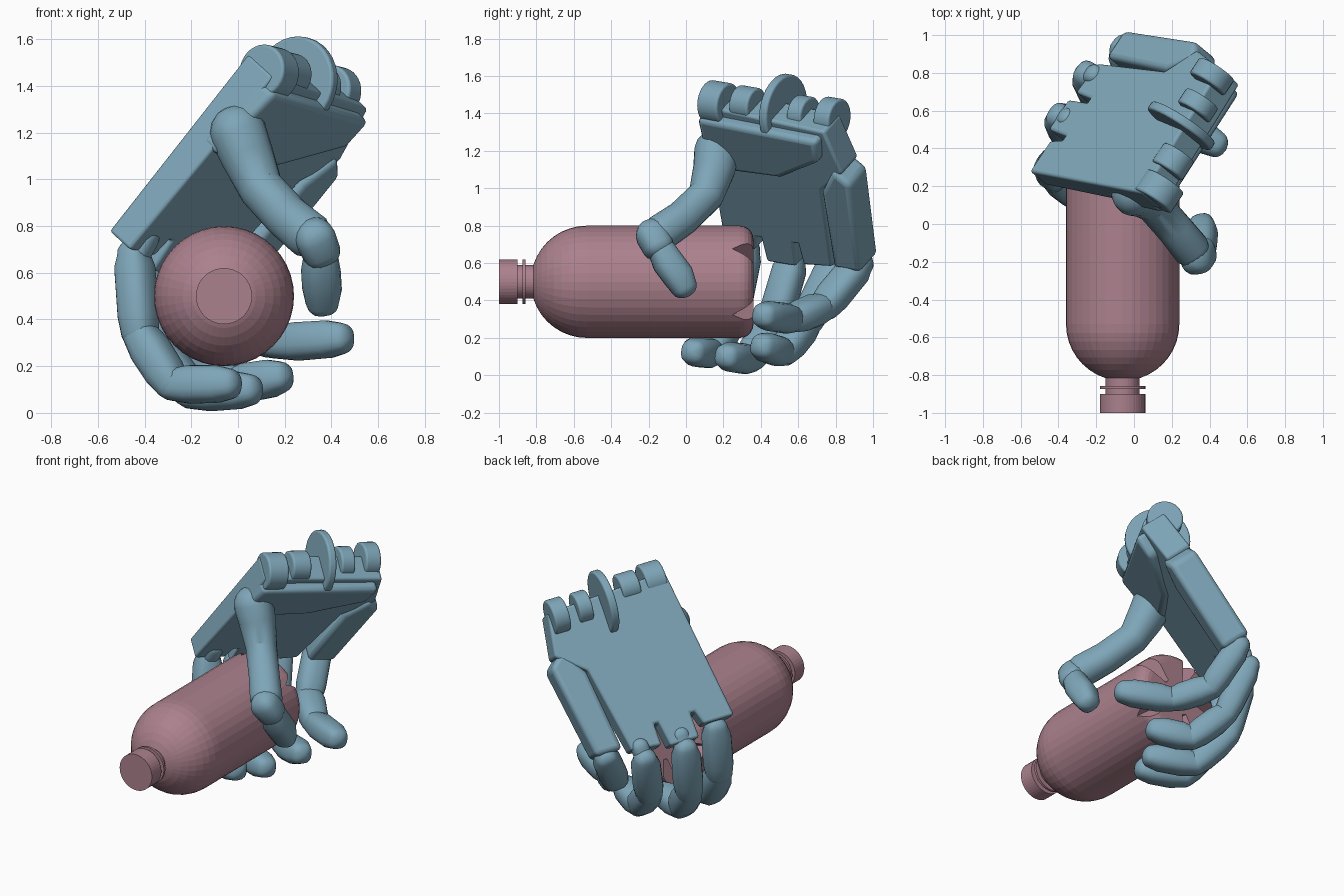
import bpy, bmesh
from math import sin, cos, pi, radians
from mathutils import Vector as V, Matrix

if "Cube" in bpy.data.objects:
    bpy.data.objects.remove(bpy.data.objects["Cube"])


def material(name, color):
    m = bpy.data.materials.new(name)
    m.diffuse_color = color
    m.use_nodes = True
    m.node_tree.nodes["Principled BSDF"].inputs["Base Color"].default_value = m.diffuse_color
    return m


BLUE = material("blue_plastic", (0.21, 0.38, 0.48, 1))
PINK = material("pink_plastic", (0.41, 0.22, 0.27, 1))

# Palm frame: W runs index to little finger, U knuckles to wrist, N out of the back
A = V((-0.56, 0.27, 0.78))
W = V((0.55, 0.83, -0.14)).normalized()
U = V((0.59, -0.15, 0.785)).normalized()
N = U.cross(W).normalized()


def P(a, b, c=0):
    return A + W * a + U * b + N * c


def finish(name, bm, mat, bevel=0, angle=35):
    bmesh.ops.recalc_face_normals(bm, faces=bm.faces[:])
    me = bpy.data.meshes.new(name)
    bm.to_mesh(me)
    bm.free()
    ob = bpy.data.objects.new(name, me)
    bpy.context.collection.objects.link(ob)
    me.materials.append(mat)
    bpy.context.view_layer.objects.active = ob
    for o in bpy.context.selected_objects:
        o.select_set(False)
    ob.select_set(True)
    if bevel:
        mod = ob.modifiers.new("bevel", 'BEVEL')
        mod.width, mod.segments, mod.limit_method = bevel, 3, 'ANGLE'
        mod.angle_limit = radians(40)
    if angle:
        bpy.ops.object.shade_smooth_by_angle(angle=radians(angle))
    return ob


def loft(name, rings, mat, angle=35):
    bm = bmesh.new()
    loops = [[bm.verts.new(p) for p in r] for r in rings]
    n = len(loops[0])
    for r, s in zip(loops, loops[1:]):
        for i in range(n):
            bm.faces.new((r[i], r[(i + 1) % n], s[(i + 1) % n], s[i]))
    bm.faces.new(loops[0][::-1])
    bm.faces.new(loops[-1])
    return finish(name, bm, mat, angle=angle)


def limb(name, pts, radii, flat=1.0, square=2.8, side=W, blunt=0.8):
    """Round-ended tapered tube with a slightly squared section."""
    pts = [V(p) for p in pts]
    d0, d1 = (pts[1] - pts[0]).normalized(), (pts[-1] - pts[-2]).normalized()
    stations = []
    for k in range(5):
        t = radians(6 + 21 * k)
        stations.append((pts[0] - d0 * radii[0] * cos(t), radii[0] * sin(t), d0))
    for i in range(1, len(pts) - 1):
        stations.append((pts[i], radii[i], (pts[i + 1] - pts[i - 1]).normalized()))
    for k in range(5):
        t = radians(84 - 19.5 * k)
        stations.append((pts[-1] + d1 * radii[-1] * blunt * cos(t), radii[-1] * sin(t), d1))
    rings = []
    for c, r, d in stations:
        x = (side - d * side.dot(d)).normalized()
        y = d.cross(x)
        ring = []
        for j in range(18):
            t = 2 * pi * j / 18
            q = (abs(cos(t)) ** square + abs(sin(t)) ** square) ** (-1 / square)
            ring.append(c + x * cos(t) * q * r + y * sin(t) * q * r * flat)
        rings.append(ring)
    return loft(name, rings, BLUE)


def plate(name, outline, top, bottoms, bevel=0.02):
    """Palm-plane outline extruded inward; bottoms = depth as function of (a, b)."""
    bm = bmesh.new()
    hi = [bm.verts.new(P(a, b, top)) for a, b in outline]
    lo = [bm.verts.new(P(a, b, bottoms(a, b))) for a, b in outline]
    n = len(outline)
    bm.faces.new(hi)
    bm.faces.new(lo[::-1])
    for i in range(n):
        bm.faces.new((hi[i], lo[i], lo[(i + 1) % n], hi[(i + 1) % n]))
    return finish(name, bm, BLUE, bevel)


def disc(name, center, axis, r, depth):
    bm = bmesh.new()
    bmesh.ops.create_cone(bm, cap_ends=True, segments=32, radius1=r, radius2=r, depth=depth)
    m = Matrix.Translation(center) @ axis.to_track_quat('Z', 'Y').to_matrix().to_4x4()
    bmesh.ops.transform(bm, matrix=m, verts=bm.verts[:])
    return finish(name, bm, BLUE, 0.012)


# Bottle: faceted lathe about an axis along y
def lathe(name, profile, seg=40):
    rings = [[V((-0.06 + r * cos(2 * pi * j / seg), y, 0.5 + r * sin(2 * pi * j / seg)))
              for j in range(seg)] for y, r in profile]
    return loft(name, rings, PINK, angle=0)


dome = [(-0.53 - 0.3 * cos(radians(t)), 0.3 * sin(radians(t))) for t in range(18, 91, 9)]
base = [(0.29 + 0.07 * sin(radians(t)), 0.23 + 0.07 * cos(radians(t))) for t in range(0, 91, 18)]
bottle = lathe("bottle_body", dome + [(0.2, 0.3)] + base)
lathe("bottle_neck", [(-0.92, 0.09), (-0.78, 0.09)])
lathe("bottle_neck_ring", [(-0.873, 0.12), (-0.857, 0.12)])
lathe("bottle_cap", [(-1.0, 0.12), (-0.9, 0.12)])

# Five V notches in the bottle base
bm = bmesh.new()
for k in range(5):
    t = radians(36 + 72 * k)
    rad, tan = V((cos(t), 0, sin(t))), V((-sin(t), 0, cos(t)))
    o = V((-0.06, 0.37, 0.5))
    tri = [[bm.verts.new(o + rad * d + p) for p in
            (V((0, -h, 0)), tan * g + V((0, 0.03, 0)), tan * -g + V((0, 0.03, 0)))]
           for d, h, g in ((0.12, 0.04, 0.035), (0.36, 0.15, 0.11))]
    bm.faces.new(tri[0])
    bm.faces.new(tri[1][::-1])
    for i in range(3):
        j = (i + 1) % 3
        bm.faces.new((tri[0][i], tri[1][i], tri[1][j], tri[0][j]))
cutter = finish("notch_cutter", bm, PINK, angle=0)
cutter.hide_render = True
cutter.hide_viewport = True
cut = bottle.modifiers.new("notches", 'BOOLEAN')
cut.operation, cut.object, cut.solver = 'DIFFERENCE', cutter, 'EXACT'

# Palm plate with slots between the knuckle tongues
plate("palm", [(0.01, 0), (0.05, 0.97), (0.84, 0.93), (0.91, 0.66), (0.75, 0.52), (0.7, -0.03),
               (0.51, -0.05), (0.5, 0.09), (0.47, 0.09), (0.46, -0.07), (0.27, -0.07),
               (0.26, 0.09), (0.23, 0.09), (0.21, 0.0)],
      0, lambda a, b: -0.14 if b < 0.3 else -0.17)
# Thumb-side swelling and little-finger metacarpal
plate("thumb_mound", [(0.03, 0.55), (0.05, 0.92), (0.82, 0.9), (0.8, 0.75), (0.5, 0.57)],
      -0.08, lambda a, b: -0.19 - 0.04 * (b > 0.65), 0.03)
plate("little_metacarpal", [(0.745, 0.0), (0.76, 0.52), (0.86, 0.68), (0.96, 0.6), (0.92, 0.0)],
      0.0, lambda a, b: -0.19, 0.03)

# Wrist lugs and central disc
lugs = [(0.12, 0.95, -0.1, 0.115, 0.13), (0.29, 0.95, -0.07, 0.095, 0.12),
        (0.62, 0.91, -0.03, 0.1, 0.09), (0.79, 0.9, -0.01, 0.11, 0.1)]
for i, (a, b, c, r, d) in enumerate(lugs):
    disc(f"wrist_lug_{i}", P(a, b, c), W, r, d)
disc("wrist_disc", P(0.48, 0.9, -0.02), W, 0.2, 0.05)

# Fingers: knuckle, two joints and tip
fingers = {
    "index": ((-0.45, 0.33, 0.72), (-0.42, 0.25, 0.34), (-0.28, 0.14, 0.12), (-0.04, 0.04, 0.125)),
    "middle": ((-0.40, 0.58, 0.66), (-0.35, 0.47, 0.28), (-0.20, 0.34, 0.085), (0.05, 0.22, 0.10)),
    "ring": ((-0.26, 0.81, 0.63), (-0.18, 0.65, 0.29), (-0.02, 0.52, 0.12), (0.18, 0.41, 0.155)),
    "little": ((-0.065, 0.955, 0.63), (0.01, 0.74, 0.37), (0.17, 0.57, 0.30), (0.44, 0.42, 0.32)),
}
for name, pts in fingers.items():
    k, p, d, t = [V(q) for q in pts]
    limb(name + "_knuckle", [k + U * 0.06 - N * 0.03, k - (k - p) * 0.2], [0.055, 0.05])
    limb(name + "_proximal", [k.lerp(p, 0.12), k.lerp(p, 0.25), k.lerp(p, 0.8), p],
         [0.072, 0.088, 0.09, 0.08], 0.9)
    limb(name + "_middle", [p, p.lerp(d, 0.3), p.lerp(d, 0.75), d], [0.077, 0.09, 0.088, 0.074], 0.92)
    limb(name + "_distal", [d, d.lerp(t, 0.3), d.lerp(t, 0.8), t], [0.07, 0.084, 0.082, 0.068], 0.97)

# Thumb
X = V((1, 0.3, 0))
limb("thumb_proximal", [(0.0, 0.165, 1.2), (0.04, 0.15, 1.1), (0.1, 0.105, 0.96), (0.21, -0.02, 0.84),
                        (0.3, -0.13, 0.765)],
     [0.12, 0.112, 0.095, 0.095, 0.1], square=2.2, side=X)
limb("thumb_joint", [(0.33, -0.18, 0.75), (0.355, -0.15, 0.69)], [0.087, 0.082], side=X)
limb("thumb_distal", [(0.355, -0.13, 0.67), (0.355, -0.1, 0.61), (0.36, -0.04, 0.53), (0.36, -0.01, 0.47)],
     [0.072, 0.082, 0.082, 0.068], side=X)
